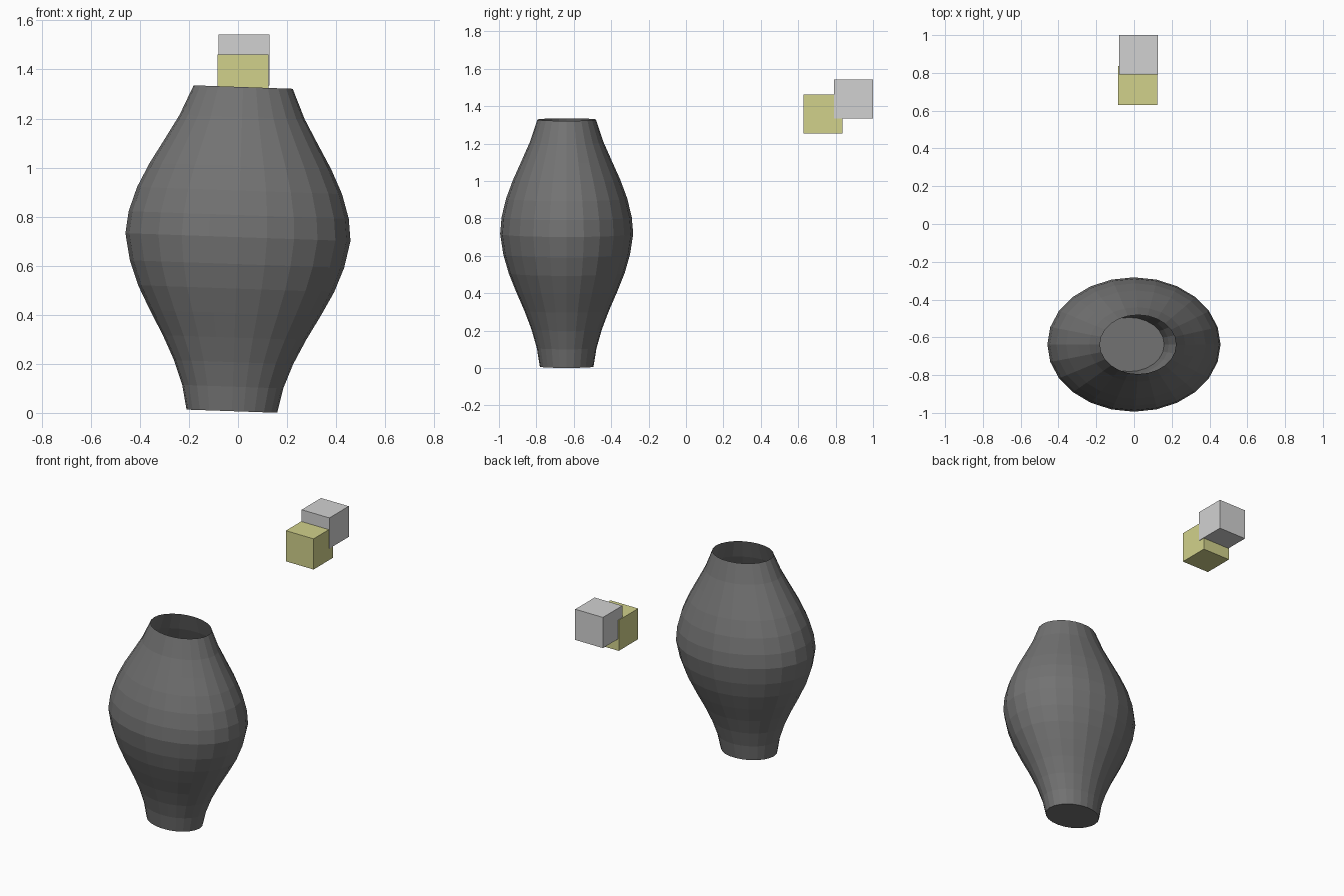
import bpy, bmesh, math

cube = bpy.data.objects.get("Cube")
if cube:
    bpy.data.objects.remove(cube, do_unlink=True)


def material(name, rgb):
    mat = bpy.data.materials.new(name)
    mat.use_nodes = True
    mat.diffuse_color = (*rgb, 1)
    mat.node_tree.nodes["Principled BSDF"].inputs["Base Color"].default_value = (*rgb, 1)
    return mat


def add_object(name, bm, mat, location):
    mesh = bpy.data.meshes.new(name)
    bm.to_mesh(mesh)
    bm.free()
    mesh.materials.append(mat)
    obj = bpy.data.objects.new(name, mesh)
    obj.location = location
    bpy.context.collection.objects.link(obj)
    return obj


dark_grey = material("dark grey", (0.17, 0.17, 0.17))
light_grey = material("light grey", (0.64, 0.64, 0.64))
dull_yellow = material("dull yellow", (0.64, 0.64, 0.26))

# Vase: thin oval shell with a closed floor and an open mouth
SIDES = 24
DEPTH_RATIO = 0.775
PROFILE = [(0.185, 0), (0.206, 0.1), (0.243, 0.2), (0.292, 0.3), (0.348, 0.4),
           (0.4, 0.5), (0.437, 0.6), (0.459, 0.71), (0.449, 0.8), (0.418, 0.9),
           (0.37, 1.0), (0.312, 1.1), (0.255, 1.2), (0.202, 1.322)]
bm = bmesh.new()
rings = []
for radius, height in PROFILE:
    angles = [math.tau * i / SIDES for i in range(SIDES)]
    rings.append([bm.verts.new((radius * math.cos(a),
                                radius * DEPTH_RATIO * math.sin(a), height))
                  for a in angles])
for low, high in zip(rings, rings[1:]):
    for i in range(SIDES):
        j = (i + 1) % SIDES
        bm.faces.new((low[i], low[j], high[j], high[i]))
bm.faces.new(rings[0][::-1])
vase = add_object("vase", bm, dark_grey, (-0.025, -0.638, 0.007))
vase.rotation_euler.y = math.radians(2)

# Two overlapping floating blocks
for name, mat, centre in (("yellow_block", dull_yellow, (0.02, 0.733, 1.358)),
                          ("grey_block", light_grey, (0.024, 0.896, 1.438))):
    bm = bmesh.new()
    bmesh.ops.create_cube(bm, size=0.207)
    add_object(name, bm, mat, centre)
